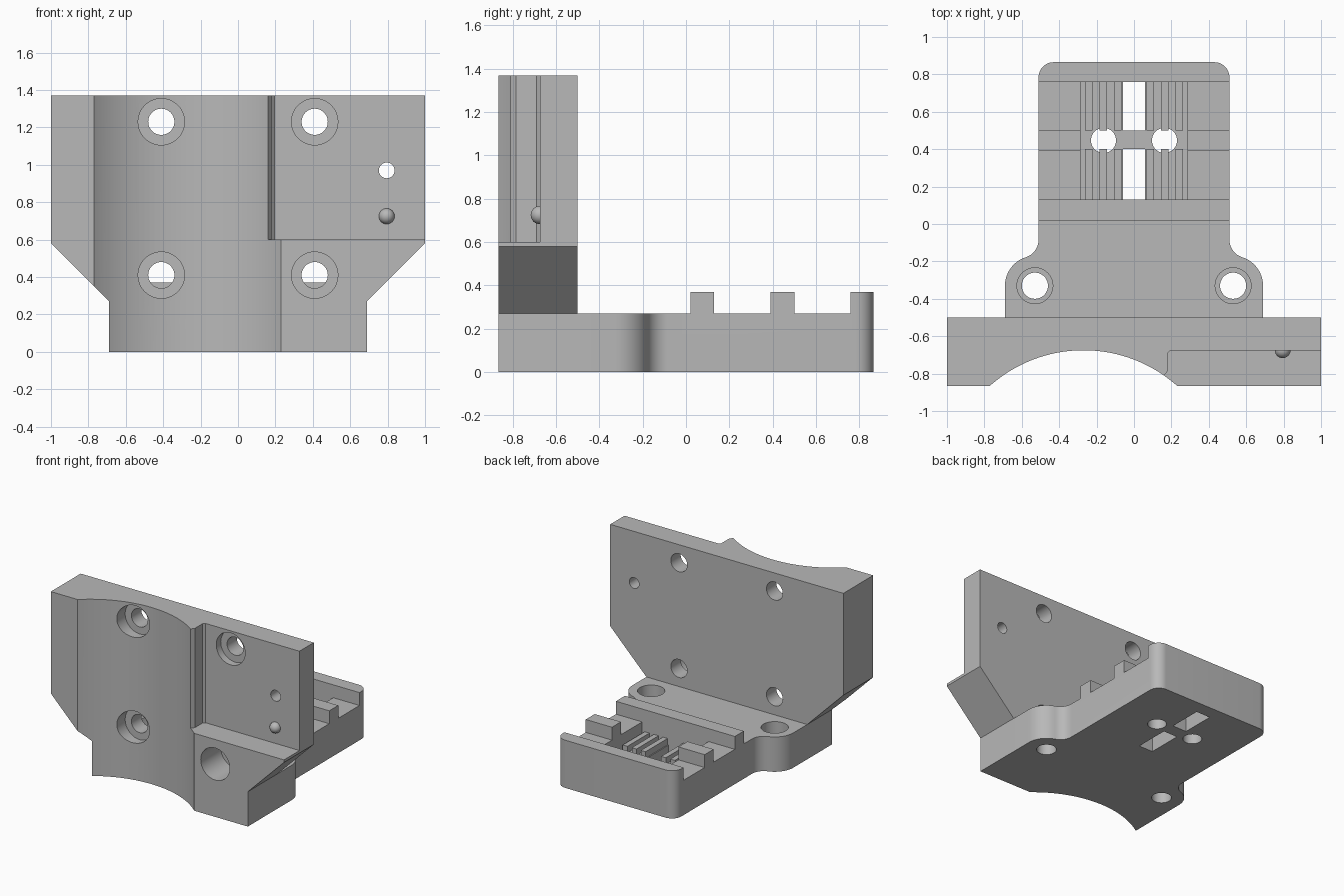
import bpy, bmesh, math
from mathutils import Matrix

cube = bpy.data.objects.get("Cube")
if cube:
    bpy.data.objects.remove(cube, do_unlink=True)

grey = bpy.data.materials.new("plain grey")
grey.use_nodes = True
COLOR = (0.48, 0.48, 0.48, 1)
grey.diffuse_color = COLOR
for node in grey.node_tree.nodes:
    if node.type == 'BSDF_PRINCIPLED':
        node.inputs["Base Color"].default_value = COLOR


def finish(name, bm):
    bmesh.ops.recalc_face_normals(bm, faces=bm.faces[:])
    me = bpy.data.meshes.new(name)
    bm.to_mesh(me)
    bm.free()
    me.materials.append(grey)
    ob = bpy.data.objects.new(name, me)
    bpy.context.collection.objects.link(ob)
    return ob


def prism(name, pts, lo, hi, axis='Z'):
    """Extrude an outline along Z (outline in xy) or along Y (outline in xz)."""
    put = (lambda u, v, h: (u, v, h)) if axis == 'Z' else (lambda u, v, h: (u, h, v))
    bm = bmesh.new()
    a = [bm.verts.new(put(u, v, lo)) for u, v in pts]
    b = [bm.verts.new(put(u, v, hi)) for u, v in pts]
    bm.faces.new(a)
    bm.faces.new(b[::-1])
    for i in range(len(pts)):
        j = (i + 1) % len(pts)
        bm.faces.new((a[i], a[j], b[j], b[i]))
    return finish(name, bm)


def box(name, x0, x1, y0, y1, z0, z1):
    return prism(name, [(x0, y0), (x1, y0), (x1, y1), (x0, y1)], z0, z1)


def arc(cx, cy, r, a0, a1, n=12):
    angles = [math.radians(a0 + (a1 - a0) * i / n) for i in range(n + 1)]
    return [(cx + r * math.cos(a), cy + r * math.sin(a)) for a in angles]


def rod(u, v, r, lo, hi, axis='Z', n=48):
    return prism("hole_cutter", arc(u, v, r, 0, 360, n)[:-1], lo, hi, axis)


def boolean(target, tool, op='DIFFERENCE'):
    mod = target.modifiers.new("boolean", 'BOOLEAN')
    mod.operation, mod.solver, mod.object = op, 'EXACT', tool
    bpy.context.view_layer.objects.active = target
    bpy.ops.object.modifier_apply(modifier=mod.name)
    bpy.data.objects.remove(tool, do_unlink=True)


# Base: rounded ears at the front, rounded corners at the back
half = [(0.69, -0.6)] + arc(0.53, -0.33, 0.16, 0, 72) \
    + arc(0.61, -0.083, 0.10, 252, 180) + arc(0.43, 0.785, 0.08, 0, 90)
bracket = prism("mounting_bracket", half + [(-x, y) for x, y in reversed(half)], 0, 0.37)

# Lower the deck between the three cross rails, then sink the channel
for y0, y1 in ((-0.7, 0.02), (0.13, 0.39), (0.50, 0.76)):
    boolean(bracket, box("deck_cutter", -0.8, 0.8, y0, y1, 0.27, 0.5))
boolean(bracket, box("channel_cutter", -0.285, 0.285, 0.13, 0.76, 0.15, 0.5))

# Windows and screw holes through the channel floor
for y0, y1 in ((0.13, 0.40), (0.50, 0.76)):
    boolean(bracket, box("window_cutter", -0.06, 0.06, y0, y1, -0.1, 0.3))
for s in (-1, 1):
    boolean(bracket, rod(s * 0.163, 0.447, 0.067, -0.1, 0.5))
    # Counterbored holes in the ears
    boolean(bracket, rod(s * 0.53, -0.33, 0.07, -0.1, 0.5))
    boolean(bracket, rod(s * 0.53, -0.33, 0.096, 0.12, 0.5))

# Upright plate with tapered lower corners
right = [(0.69, 0), (0.69, 0.27), (1, 0.58), (1, 1.37)]
plate = prism("upright_plate", right + [(-x, z) for x, z in reversed(right)],
              -0.865, -0.5, 'Y')
# Round hollow over the full height
boolean(plate, rod(-0.27, -1.428, 0.753, -0.2, 1.6, n=160))
# Recess at the upper left side of the face
pocket = [(0.195, -0.675), (0.18, -0.69), (0.18, -0.785), (0.155, -0.82),
          (0.155, -0.95), (1.1, -0.95), (1.1, -0.675)]
boolean(plate, prism("recess_cutter", pocket, 0.6, 1.6))
# Counterbored bolt holes
for x in (-0.41, 0.41):
    for z in (0.41, 1.23):
        boolean(plate, rod(x, z, 0.07, -1.0, -0.4, 'Y'))
        boolean(plate, rod(x, z, 0.124, -1.0, -0.62, 'Y'))
# Small locating hole
boolean(plate, rod(0.795, 0.97, 0.042, -1.0, -0.4, 'Y', 32))
boolean(bracket, plate, 'UNION')

# Gripping ridges along the channel, interrupted at the middle
parts = [bracket]
for s in (-1, 1):
    for x in (0.087, 0.165, 0.243):
        for y0, y1 in ((0.13, 0.40), (0.50, 0.76)):
            c = s * x
            parts.append(box("grip_ridge", c - 0.02, c + 0.02, y0, y1, 0.145, 0.20))

# Locating bump in the recess
bm = bmesh.new()
bmesh.ops.create_uvsphere(bm, u_segments=32, v_segments=16, radius=0.042,
                          matrix=Matrix.Translation((0.795, -0.675, 0.725)))
parts.append(finish("locating_bump", bm))

bpy.ops.object.select_all(action='DESELECT')
for ob in parts:
    ob.select_set(True)
bpy.context.view_layer.objects.active = bracket
bpy.ops.object.shade_smooth_by_angle(angle=math.radians(25))
